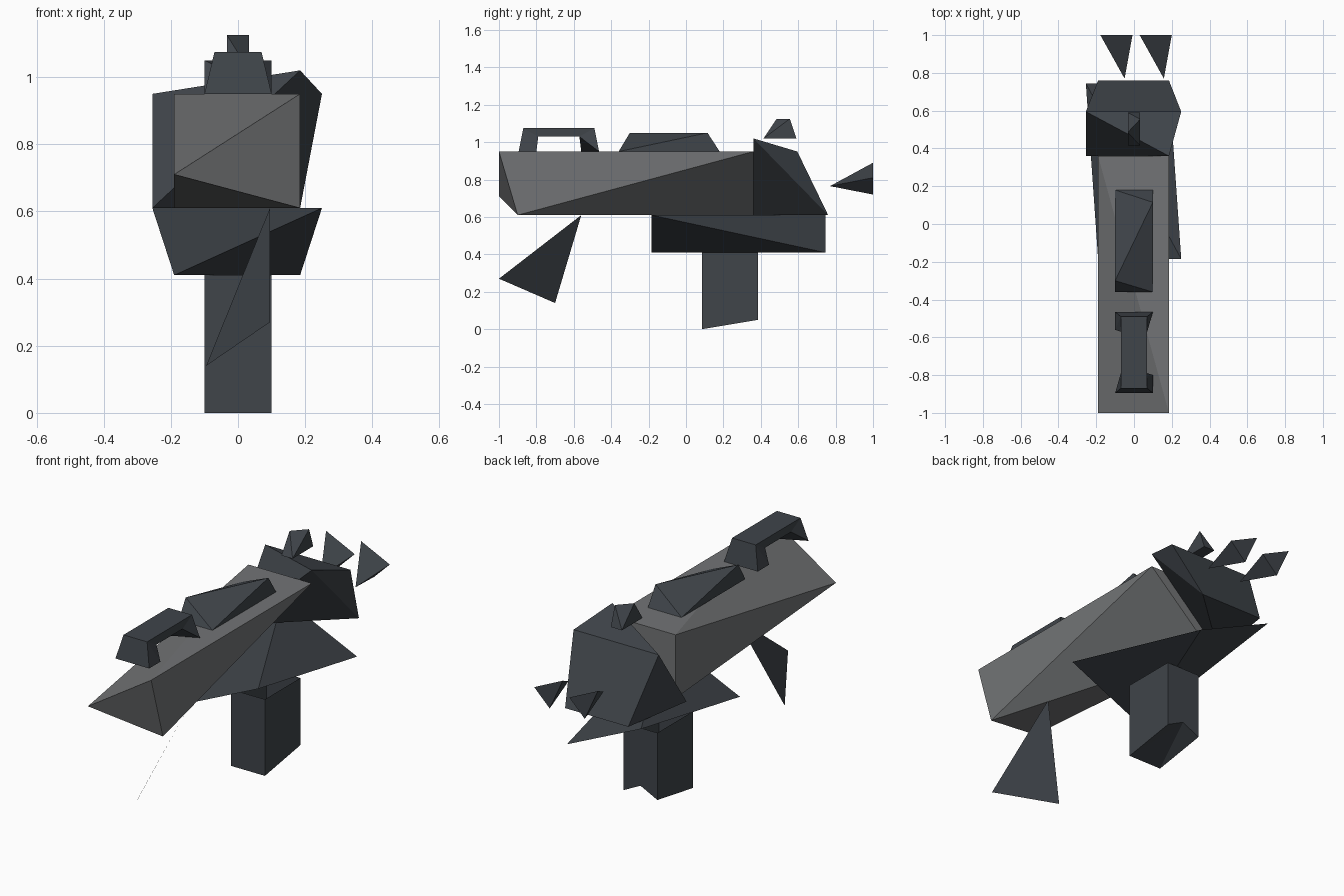
import bpy, bmesh

if "Cube" in bpy.data.objects:
    bpy.data.objects.remove(bpy.data.objects["Cube"])


def material(name, color):
    m = bpy.data.materials.new(name)
    m.diffuse_color = color
    m.use_nodes = True
    m.node_tree.nodes["Principled BSDF"].inputs["Base Color"].default_value = m.diffuse_color
    return m


GREY = material("worn_grey", (0.17, 0.175, 0.18, 1))
DARK = material("dark_steel", (0.05, 0.058, 0.068, 1))


def finish(name, bm, mat):
    mesh = bpy.data.meshes.new(name)
    bm.to_mesh(mesh)
    bm.free()
    mesh.materials.append(mat)
    ob = bpy.data.objects.new(name, mesh)
    bpy.context.collection.objects.link(ob)
    return ob


def hull(name, points, mat=DARK):
    """Faceted solid wrapped around a few corner points."""
    bm = bmesh.new()
    for p in points:
        bm.verts.new(p)
    bmesh.ops.convex_hull(bm, input=bm.verts[:])
    bmesh.ops.recalc_face_normals(bm, faces=bm.faces[:])
    return finish(name, bm, mat)


def shell(name, points, faces, mat=DARK, closed=True):
    """Open sheet from corner points and faces."""
    bm = bmesh.new()
    vs = [bm.verts.new(p) for p in points]
    for f in faces:
        bm.faces.new([vs[i] for i in f])
    if closed:
        bmesh.ops.recalc_face_normals(bm, faces=bm.faces[:])
    return finish(name, bm, mat)


def ridge(name, x, y0, y1, t0, t1, z0, z1):
    """Rectangular base rising to a diagonal ridge."""
    base = [(sx * x, y, z0) for sx in (-1, 1) for y in (y0, y1)]
    return hull(name, base + [(-x, t0, z1), (x, t1, z1)])


# Long main body, tapering at the front left and the lower rear right
hull("main_body", [(-.19, -1, .71), (.185, -1, .95), (.185, -.9, .61),
                   (-.19, .36, .95), (.185, .36, .95), (-.19, .36, .61)], GREY)

# Rear housing
hull("rear_housing", [(-.255, .36, .61), (.185, .36, 1.02), (-.255, .595, .95),
                      (.25, .595, .95), (.185, .76, .61), (-.19, .76, .61)])

# Twisted wedge under the body
hull("lower_wedge", [(.25, -.185, .61), (-.255, .745, .61),
                     (-.19, -.185, .41), (.185, .745, .41)])

# Handle: open on top, notched at the lower rear edge
shell("handle",
      [(-.1, .085, 0), (.1, .085, 0), (.1, .385, .05), (0, .385, .1), (-.1, .385, .05),
       (-.1, .085, .41), (.1, .085, .41), (.1, .385, .41), (-.1, .385, .41)],
      [(0, 1, 6, 5), (1, 2, 7, 6), (2, 3, 7), (3, 8, 7), (3, 4, 8), (4, 0, 5, 8),
       (0, 3, 1), (1, 3, 2), (0, 4, 3)])

# Thin triangular fin under the front
shell("front_fin", [(.095, -.56, .61), (.095, -1, .27), (-.095, -.7, .14)],
      [(0, 2, 1)], closed=False)

# Ridges on top
ridge("top_rail", .1, -.36, .18, -.3, .115, .95, 1.05)
ridge("rear_sight", .033, .415, .59, .485, .555, 1.02, 1.125)

# Raised front bracket: a bridge on two splayed legs, the rear leg turned half round
mid = -.68
for name, s in (("front_leg", 1), ("rear_leg", -1)):
    pts = [(-.1, -.215, .95), (.1, -.215, .95), (.1, -.12, .95),
           (-.07, -.19, 1.075), (.07, -.19, 1.075), (.07, -.11, 1.03), (-.07, -.11, 1.03)]
    hull("bracket_" + name, [(s * x, mid + s * y, z) for x, y, z in pts])
hull("bracket_bridge", [(x, mid + y, z) for x in (-.07, .07)
                        for y, z in ((-.19, 1.075), (.19, 1.075), (-.12, 1.03), (.12, 1.03))])

# Two spikes floating behind the housing
for side, dx in (("left", 0), ("right", .208)):
    hull(side + "_rear_spike", [(-.05 + dx, .77, .765), (-.178 + dx, 1, .89),
                                (-.008 + dx, 1, .81), (-.1 + dx, 1, .72)])
